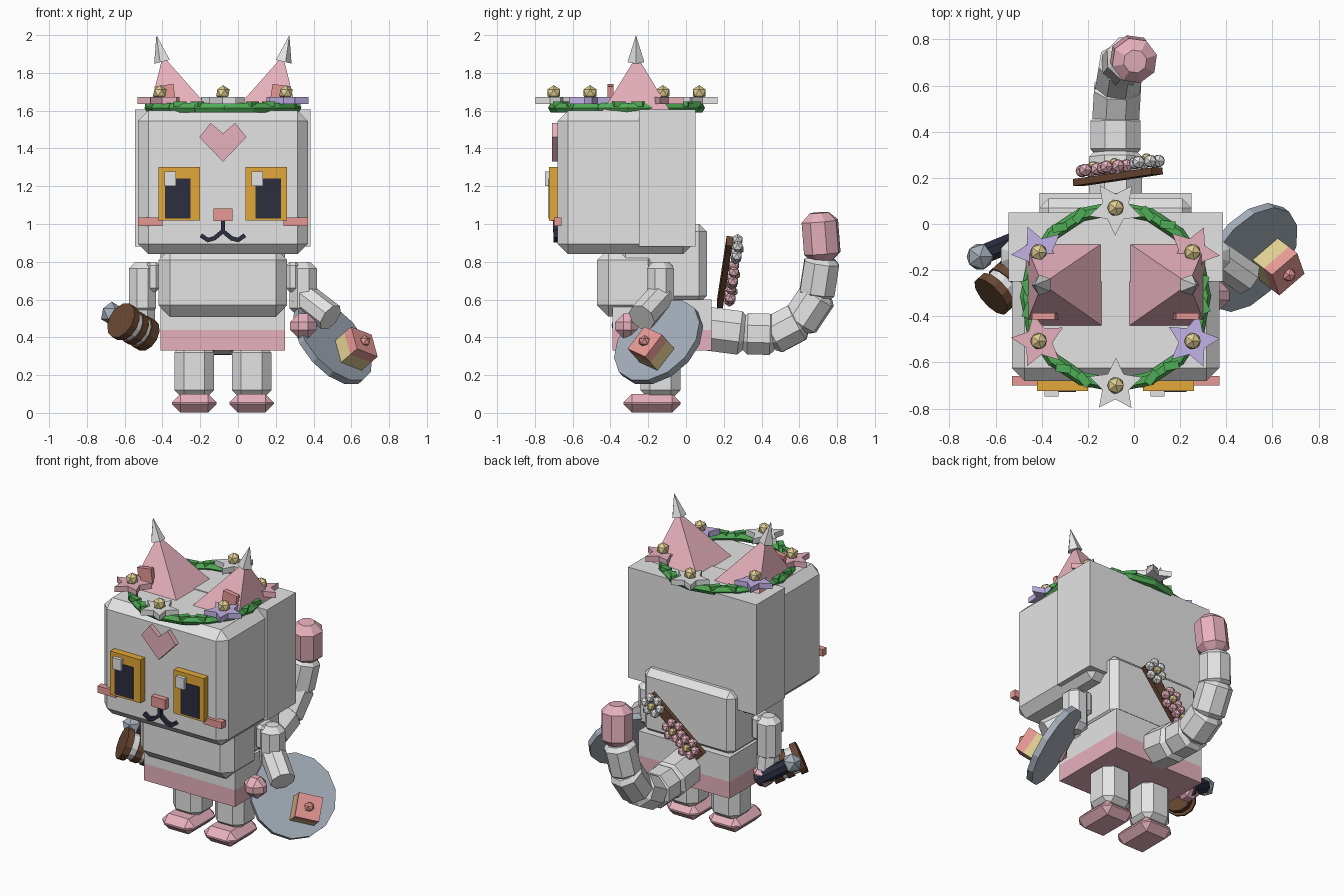
import bpy, bmesh, math
from mathutils import Vector, Matrix

old = bpy.data.objects.get("Cube")
if old:
    bpy.data.objects.remove(old, do_unlink=True)

CX = -0.08  # symmetry line of the figure


def material(name, code):
    def lin(c):
        return c / 12.92 if c <= 0.04045 else ((c + 0.055) / 1.055) ** 2.4
    col = [lin(int(code[i:i + 2], 16) / 255) for i in (0, 2, 4)] + [1]
    m = bpy.data.materials.new(name)
    m.use_nodes = True
    m.diffuse_color = col
    for n in m.node_tree.nodes:
        if n.type == 'BSDF_PRINCIPLED':
            n.inputs["Base Color"].default_value = col
    return m


WHITE = material("soft white", "e4e4e4")
PINK = material("pink", "e8b2be")
SALMON = material("salmon", "e89a96")
AMBER = material("amber", "e2a838")
NAVY = material("dark navy", "2c2e40")
STEEL = material("blue grey", "a4aeba")
GREEN = material("leaf green", "50ac56")
BROWN = material("brown", "684732")
YELLOW = material("pale yellow", "e0ce92")
PURPLE = material("lilac", "c2b2e6")


def finish(name, bm, mat, matrix=Matrix()):
    bm.transform(matrix)
    bmesh.ops.recalc_face_normals(bm, faces=bm.faces)
    me = bpy.data.meshes.new(name)
    bm.to_mesh(me)
    bm.free()
    me.materials.append(mat)
    ob = bpy.data.objects.new(name, me)
    bpy.context.collection.objects.link(ob)
    return ob


def box(name, mat, centre, size, bevel=0, rot=Matrix()):
    bm = bmesh.new()
    bmesh.ops.create_cube(bm, size=1)
    bm.transform(Matrix.Diagonal((*size, 1)))
    if bevel:
        bmesh.ops.bevel(bm, geom=bm.edges[:], offset=bevel, segments=1, affect='EDGES')
    return finish(name, bm, mat, Matrix.Translation(centre) @ rot.to_4x4())


def span(name, mat, lo, hi, bevel=0):
    lo, hi = Vector(lo), Vector(hi)
    return box(name, mat, (lo + hi) / 2, hi - lo, bevel)


def rod(name, mat, a, b, r, r_end=None, sides=8, bevel=0):
    a, b = Vector(a), Vector(b)
    bm = bmesh.new()
    bmesh.ops.create_cone(bm, cap_ends=True, segments=sides, radius1=r,
                          radius2=r if r_end is None else r_end, depth=(b - a).length)
    bm.transform(Matrix.Rotation(math.pi / sides, 4, 'Z'))
    if bevel:
        rims = [e for e in bm.edges if abs(e.verts[0].co.z - e.verts[1].co.z) < 1e-4]
        bmesh.ops.bevel(bm, geom=rims, offset=bevel, segments=1, affect='EDGES')
    turn = (b - a).to_track_quat('Z', 'Y').to_matrix().to_4x4()
    return finish(name, bm, mat, Matrix.Translation((a + b) / 2) @ turn)


def ball(name, mat, centre, r):
    bm = bmesh.new()
    bmesh.ops.create_icosphere(bm, subdivisions=1, radius=r)
    return finish(name, bm, mat, Matrix.Translation(centre))


def prism(name, mat, outline, depth, matrix):
    bm = bmesh.new()
    face = bm.faces.new([bm.verts.new((x, y, 0)) for x, y in outline])
    new = bmesh.ops.extrude_face_region(bm, geom=[face])["geom"]
    bmesh.ops.translate(bm, vec=(0, 0, depth),
                        verts=[v for v in new if isinstance(v, bmesh.types.BMVert)])
    return finish(name, bm, mat, matrix)


# Head and the slightly larger hood behind it
span("head", WHITE, (-0.53, -0.68, 0.84), (0.37, 0.04, 1.6), 0.055)
span("head_back", WHITE, (-0.545, -0.25, 0.88), (0.385, 0.05, 1.605))

# Torso, bib, skirt
span("torso", WHITE, (-0.41, -0.36, 0.58), (0.25, 0.11, 1.0), 0.04)
span("bib", WHITE, (-0.42, -0.47, 0.51), (0.26, -0.14, 0.87), 0.06)
span("skirt", WHITE, (-0.41, -0.39, 0.44), (0.25, 0.135, 0.6))
span("skirt_trim", PINK, (-0.41, -0.39, 0.33), (0.25, 0.135, 0.44))

# Paired parts
for s, side in ((-1, "right"), (1, "left")):
    def at(d, y, z):
        return Vector((CX + s * d, y, z))
    box(side + "_leg", WHITE, at(0.152, -0.135, 0.22), (0.21, 0.21, 0.3), 0.05)
    box(side + "_foot", PINK, at(0.152, -0.18, 0.051), (0.235, 0.3, 0.1), 0.045)
    rod(side + "_arm", WHITE, at(0.425, -0.135, 0.8), at(0.425, -0.135, 0.52), 0.078, bevel=0.035)
    box(side + "_shoulder", WHITE, at(0.37, -0.135, 0.72), (0.07, 0.13, 0.16), 0.02)

    # Eyes and cheeks
    box(side + "_eye", AMBER, at(0.23, -0.7, 1.16), (0.22, 0.05, 0.285))
    box(side + "_pupil", NAVY, at(0.24, -0.7, 1.135), (0.135, 0.058, 0.21))
    box(side + "_eye_glint", WHITE, (CX + s * 0.23 - 0.048, -0.72, 1.24), (0.062, 0.055, 0.075))
    box(side + "_cheek", SALMON, at(0.385, -0.68, 1.013), (0.13, 0.04, 0.045))

    # Mouth curve
    path = [at(0, -0.69, 0.962), at(0.045, -0.69, 0.925), at(0.08, -0.69, 0.915), at(0.112, -0.69, 0.937)]
    for a, b in zip(path, path[1:]):
        rod(side + "_mouth", NAVY, a, b + (b - a) * 0.15, 0.016, sides=4)

    # Leaning pyramid ear with pale tip and inner patch
    bm = bmesh.new()
    base = [bm.verts.new(at(d, y, 1.6)) for d, y in ((0.06, -0.44), (0.39, -0.44), (0.39, -0.085), (0.06, -0.085))]
    tip = bm.verts.new(at(0.318, -0.26, 1.89))
    bm.faces.new(base)
    for i in range(4):
        bm.faces.new((base[i], base[(i + 1) % 4], tip))
    finish(side + "_ear", bm, PINK)
    rod(side + "_ear_tip", WHITE, at(0.318, -0.265, 1.86), at(0.352, -0.265, 2.0), 0.047, 0, sides=5)
    box(side + "_ear_patch", SALMON, at(0.305, -0.4, 1.685), (0.1, 0.03, 0.1),
        rot=Matrix.Rotation(s * 0.15, 3, 'Y'))

# Nose, mouth stem, forehead heart
box("nose", SALMON, (CX, -0.69, 1.048), (0.1, 0.05, 0.066))
box("mouth_stem", NAVY, (CX, -0.69, 0.985), (0.022, 0.03, 0.06))
heart = [(0, -0.105), (0.125, 0.025), (0.065, 0.1), (0, 0.045), (-0.065, 0.1), (-0.125, 0.025)]
prism("forehead_heart", PINK, heart, 0.045,
      Matrix.Translation((CX, -0.665, 1.435)) @ Matrix.Rotation(math.pi / 2, 4, 'X'))

# Flower crown
hub = Vector((CX, -0.315, 1.615))
R = 0.385
ring = [hub + Vector((math.cos(i * math.pi / 8), math.sin(i * math.pi / 8), 0)) * R for i in range(16)]
for i, a in enumerate(ring):
    b = ring[(i + 1) % 16]
    rod("crown_vine", GREEN, a, b + (b - a) * 0.08, 0.029, sides=6)
star = [(math.sin(k * math.pi / 5) * r, math.cos(k * math.pi / 5) * r)
        for k in range(10) for r in [0.06 if k % 2 else 0.12]]
for k, mat in enumerate((PINK, WHITE, PURPLE, PINK, WHITE, PURPLE)):
    ang = math.radians(30 + 60 * k)
    spot = hub + Vector((math.cos(ang), math.sin(ang), 0)) * R
    prism("crown_flower", mat, star, 0.036,
          Matrix.Translation((spot.x, spot.y, 1.636)) @ Matrix.Rotation(ang + 0.3, 4, 'Z'))
    ball("crown_flower_centre", YELLOW, (spot.x, spot.y, 1.695), 0.04)
    for off, tilt in ((0.42, 0.5), (0.68, -0.5)):
        leaf = ang + off
        pos = hub + Vector((math.cos(leaf) * R, math.sin(leaf) * R, 0.02))
        box("crown_leaf", GREEN, pos, (0.035, 0.065, 0.025), rot=Matrix.Rotation(leaf + tilt, 3, 'Z'))

# Segmented tail
tail = [((-0.08, 0.08, 0.45), (-0.08, 0.31, 0.42), 0.125), ((-0.08, 0.3, 0.42), (-0.08, 0.47, 0.415), 0.118),
        ((-0.08, 0.44, 0.4), (-0.07, 0.61, 0.49), 0.11), ((-0.07, 0.59, 0.46), (-0.05, 0.71, 0.64), 0.105),
        ((-0.05, 0.69, 0.61), (-0.02, 0.722, 0.82), 0.1)]
for a, b, r in tail:
    rod("tail_segment", WHITE, a, b, r, bevel=0.025)
rod("tail_tip", PINK, (-0.01, 0.725, 0.8), (0.005, 0.705, 1.06), 0.1, bevel=0.045)

# Plank with flowers on the back
low, high = Vector((-0.24, 0.18, 0.58)), Vector((0.1, 0.23, 0.91))
along = (high - low).normalized()
out = (Vector((0, 1, 0)) - along * along.y).normalized()
across = out.cross(along)
frame = Matrix((across, out, along)).transposed()
box("back_plank", BROWN, (low + high) / 2, (0.07, 0.03, (high - low).length), rot=frame)
for t, mat in ((0.2, PINK), (0.47, PINK), (0.88, WHITE)):
    mid = low.lerp(high, t) + out * 0.045
    for k in range(6):
        a = k * math.pi / 3
        ball("plank_flower_petal", mat, mid + (across * math.cos(a) + along * math.sin(a)) * 0.052, 0.031)
    ball("plank_flower_centre", YELLOW, mid + out * 0.014, 0.027)

# Left forearm through a round shield with a raised emblem
box("left_hand", PINK, (0.345, -0.31, 0.46), (0.14, 0.13, 0.13), 0.045)
rod("left_forearm", WHITE, (0.34, -0.13, 0.62), (0.49, -0.235, 0.505), 0.078)
n = Vector((0.65, -0.5, 0.56)).normalized()
centre = Vector((0.5, -0.145, 0.375))
rod("shield", STEEL, centre - n * 0.02, centre + n * 0.02, 0.262, sides=14)
spot = centre + Vector((0.074, 0, -0.08))
turn = n.to_track_quat('Z', 'Y').to_matrix() @ Matrix.Rotation(-0.35, 3, 'Z')
box("emblem_base", YELLOW, spot + n * 0.05, (0.15, 0.15, 0.08), rot=turn)
box("emblem_block", SALMON, spot + n * 0.115, (0.15, 0.15, 0.06), rot=turn)
ball("emblem_knob", SALMON, spot + n * 0.15, 0.032)

# Right hand holding a mallet
box("right_hand", PINK, (-0.5, -0.1, 0.42), (0.13, 0.13, 0.13), 0.04)
rod("right_forearm", WHITE, (-0.505, -0.135, 0.58), (-0.505, -0.12, 0.46), 0.07)
rod("mallet_handle", NAVY, (-0.48, -0.06, 0.4), (-0.65, -0.13, 0.515), 0.045)
ball("mallet_pommel", STEEL, (-0.668, -0.142, 0.525), 0.064)
face, back = Vector((-0.62, -0.315, 0.49)), Vector((-0.48, -0.19, 0.41))
for name, mat, t0, t1, r in (("mallet_face", BROWN, 0, 0.2, 0.1), ("mallet_core", WHITE, 0.2, 0.72, 0.082),
                             ("mallet_band", BROWN, 0.4, 0.6, 0.09), ("mallet_back", BROWN, 0.72, 1, 0.09)):
    rod(name, mat, face.lerp(back, t0), face.lerp(back, t1), r, sides=12)
